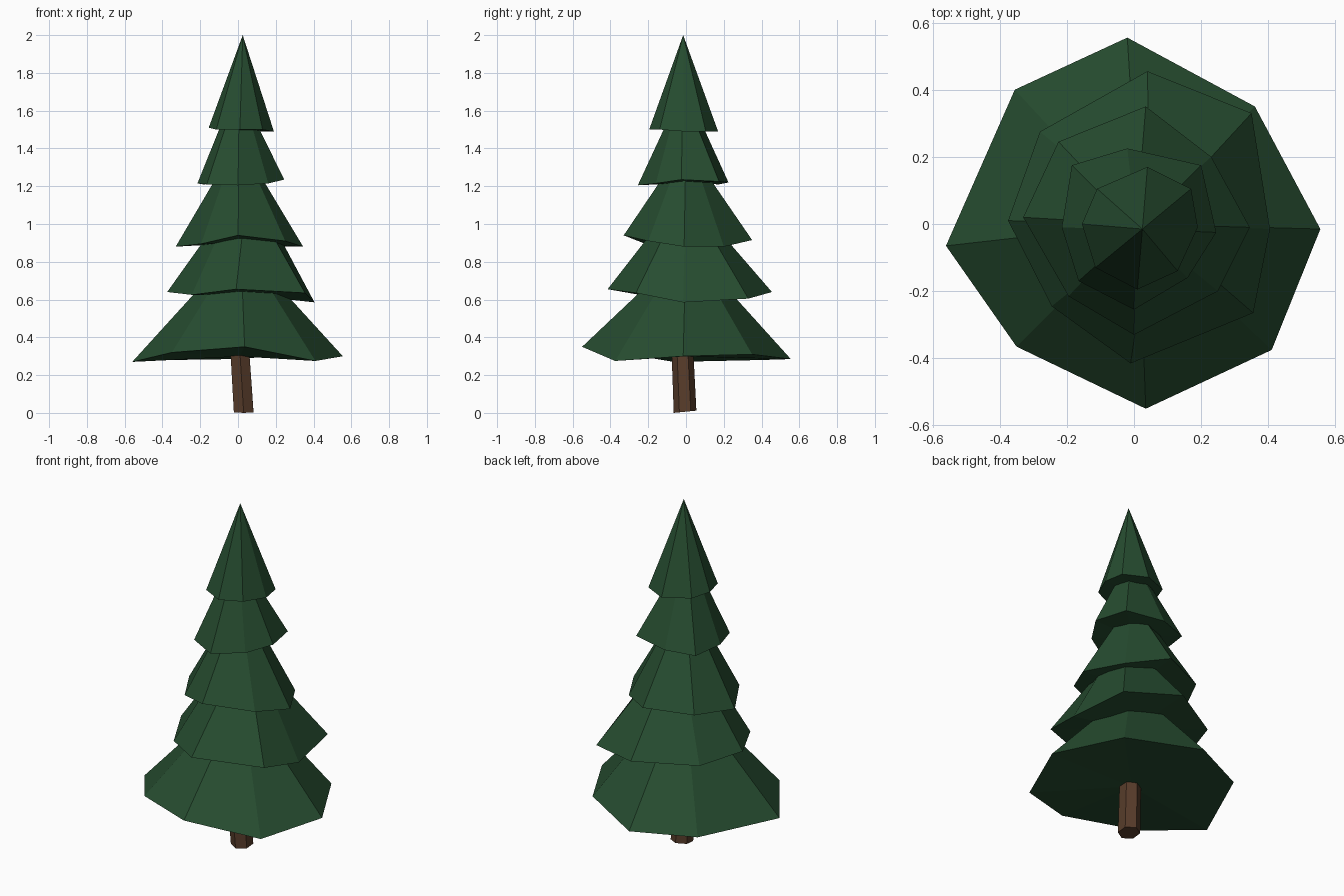
import bpy
import bmesh
from math import cos, sin, pi, atan2
from mathutils import Vector

default_cube = bpy.data.objects.get("Cube")
if default_cube:
    bpy.data.objects.remove(default_cube, do_unlink=True)


def make_material(name, color):
    material = bpy.data.materials.new(name)
    material.use_nodes = True
    material.diffuse_color = color
    shader = material.node_tree.nodes["Principled BSDF"]
    shader.inputs["Base Color"].default_value = color
    shader.inputs["Roughness"].default_value = 1
    return material


def make_object(name, bm, material):
    """Turn the bmesh into a flat-shaded object with outward normals."""
    bmesh.ops.recalc_face_normals(bm, faces=bm.faces)
    mesh = bpy.data.meshes.new(name)
    bm.to_mesh(mesh)
    bm.free()
    mesh.materials.append(material)
    obj = bpy.data.objects.new(name, mesh)
    bpy.context.collection.objects.link(obj)
    return obj


def loft(name, lower, upper, material):
    """Closed shell between two rings; an upper ring of one point is a tip."""
    bm = bmesh.new()
    low = [bm.verts.new(p) for p in lower]
    high = [bm.verts.new(p) for p in upper]
    hub = bm.verts.new(sum((Vector(p) for p in lower), Vector()) / len(lower))
    for i, corner in enumerate(low):
        j = (i + 1) % len(low)
        bm.faces.new((hub, corner, low[j]))
        if len(high) == 1:
            bm.faces.new((corner, low[j], high[0]))
        else:
            bm.faces.new((corner, low[j], high[j], high[i]))
    if len(high) > 1:
        bm.faces.new(high)
    return make_object(name, bm, material)


def ring(center, radius, angles):
    x, y, z = center
    return [(x + radius * cos(a), y + radius * sin(a), z) for a in angles]


def foliage_tier(name, rim, center, radius, material):
    """Uneven drooping rim narrowing to a small top ring, or to a tip."""
    if radius == 0:
        upper = [center]
    else:
        upper = ring(center, radius, [atan2(y, x) for x, y, z in rim])
    return loft(name, rim, upper, material)


green = make_material("dark pine green", (.0195, .073, .0295, 1))
brown = make_material("bark brown", (.095, .045, .023, 1))

# Slightly leaning six-sided trunk
hexagon = [pi / 6 + i * pi / 3 for i in range(6)]
foot = [(x, y, .006 + .1 * (y + .005))
        for x, y, z in ring((.03, -.005, 0), .06, hexagon)]
loft("trunk", foot, ring((.005, -.022, .4), .057, hexagon), brown)

# Foliage, from the widest tier up; rims run clockwise from the back
foliage_tier("foliage_bottom", [
    (-.02, .555, .285), (.36, .35, .31), (.555, -.015, .3), (.41, -.375, .275),
    (.035, -.55, .35), (-.35, -.365, .32), (-.56, -.065, .27), (-.355, .4, .28),
], (.01, 0, .7), .18, green)

foliage_tier("foliage_lower", [
    (.04, .455, .64), (.35, .33, .605), (.405, -.015, .585), (.355, -.265, .635),
    (-.01, -.415, .655), (-.245, -.245, .625), (-.375, .01, .64), (-.28, .275, .63),
], (.03, 0, .97), .17, green)

foliage_tier("foliage_middle", [
    (.035, .35, .915), (.23, .2, .88), (.345, -.01, .88), (.25, -.2, .91),
    (0, -.33, .94), (-.195, -.215, .895), (-.33, .02, .88), (-.225, .245, .9),
], (.005, 0, 1.28), .1, green)

foliage_tier("foliage_upper", [
    (-.02, .225, 1.22), (.2, .175, 1.225), (.245, -.025, 1.235), (.16, -.16, 1.215),
    (0, -.255, 1.205), (-.165, -.17, 1.21), (-.215, -.01, 1.215), (-.185, .175, 1.21),
], (.005, -.01, 1.55), .085, green)

foliage_tier("foliage_tip", [
    (.04, .17, 1.49), (.17, .105, 1.49), (.19, -.01, 1.49), (.13, -.14, 1.5),
    (.01, -.195, 1.5), (-.115, -.13, 1.5), (-.155, 0, 1.51), (-.11, .105, 1.5),
], (.025, -.015, 2), 0, green)
